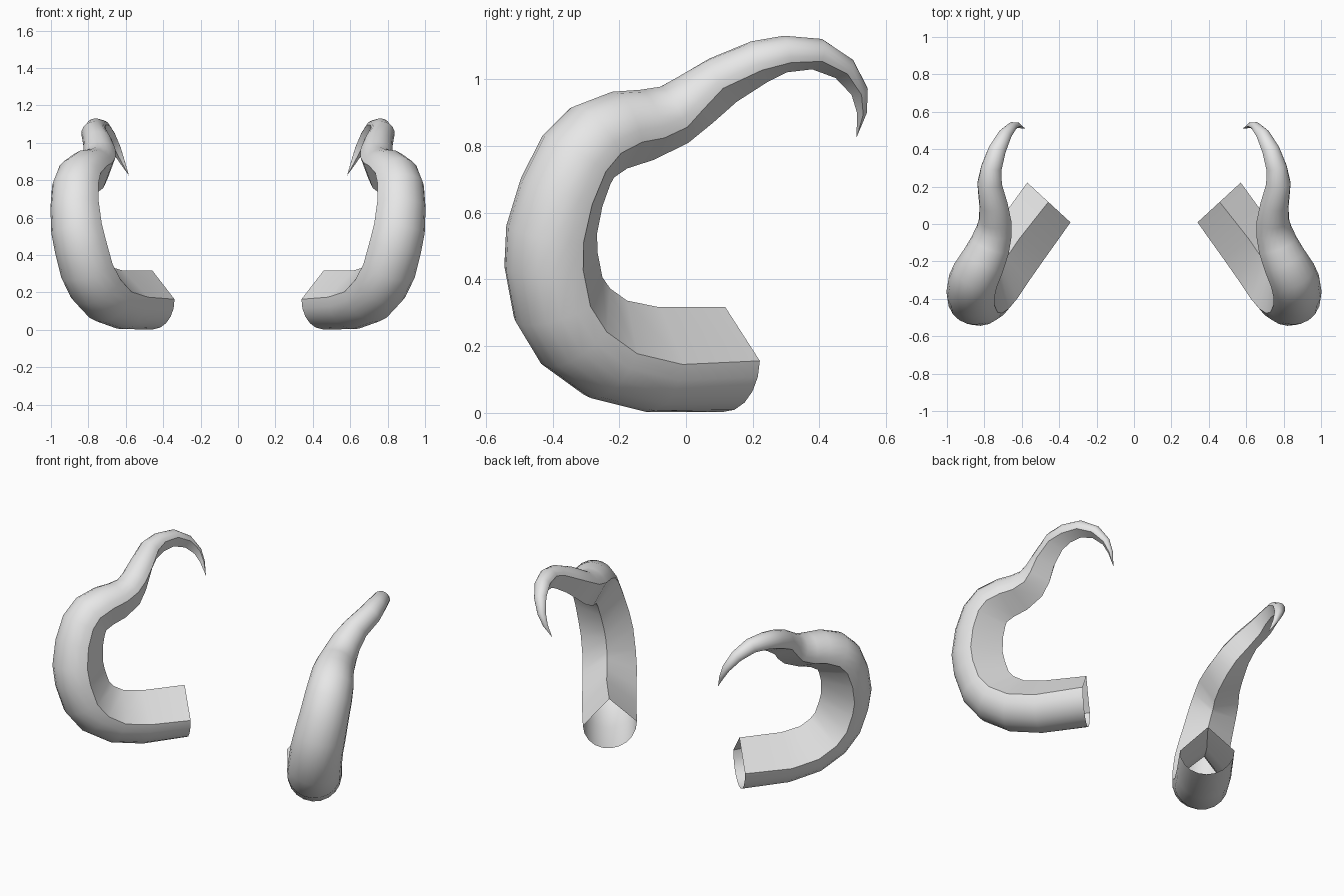
import bpy
import bmesh
from math import cos, sin, pi, radians
from mathutils import Vector

default_cube = bpy.data.objects.get("Cube")
if default_cube:
    bpy.data.objects.remove(default_cube, do_unlink=True)

# One plain grey for both horns
grey = bpy.data.materials.new("horn_grey")
grey.use_nodes = True
grey.diffuse_color = (0.8, 0.8, 0.8, 1)
grey.node_tree.nodes["Principled BSDF"].inputs["Base Color"].default_value = (0.8, 0.8, 0.8, 1)

# Centre line of the left horn from base to tip: x, y, z, radius
PATH = [
    (.455, .115, .16, .157), (.61, -.1, .16, .158), (.7, -.23, .19, .157),
    (.76, -.32, .255, .157), (.8, -.37, .335, .155), (.83, -.392, .45, .153),
    (.85, -.39, .54, .15), (.86, -.36, .655, .143), (.857, -.315, .755, .138),
    (.84, -.265, .81, .132), (.8, -.19, .845, .122), (.765, -.11, .86, .112),
    (.742, -.03, .89, .1), (.738, .03, .935, .09), (.75, .11, .995, .078),
    (.77, .22, 1.05, .068), (.76, .3, 1.073, .058), (.73, .395, 1.073, .049),
    (.69, .475, 1.03, .038), (.65, .52, .963, .026), (.62, .527, .9, .015),
]
TIP = Vector((.583, .511, .825))
BASE_DIRECTION = Vector((.68, -.74, 0))
CURL_CENTRE = Vector((.62, -.05, .55))   # the sharp ridge always faces this point
ARC_STEPS = 10


def section(centre, radius, tangent):
    """Half-round outer side closed by a right-angled ridge on the inner side."""
    inward = CURL_CENTRE - centre
    inward = (inward - tangent * inward.dot(tangent)).normalized()
    side = tangent.cross(inward)
    ring = [centre + inward * radius]
    for i in range(ARC_STEPS + 1):
        a = pi * i / ARC_STEPS
        ring.append(centre + radius * (side * cos(a) - inward * sin(a)))
    return ring


def make_horn(name, mirror):
    bm = bmesh.new()
    centres = [Vector(p[:3]) for p in PATH] + [TIP]
    rings = []
    for i, p in enumerate(PATH):
        if i == 0:
            tangent = BASE_DIRECTION.normalized()
        else:
            before = (centres[i] - centres[i - 1]).normalized()
            after = (centres[i + 1] - centres[i]).normalized()
            tangent = (before + after).normalized()
        rings.append([bm.verts.new((v.x * mirror, v.y, v.z))
                      for v in section(centres[i], p[3], tangent)])

    # Skin between rings, base left open, tip closed to a point
    count = len(rings[0])
    for a, b in zip(rings, rings[1:]):
        for j in range(count):
            k = (j + 1) % count
            bm.faces.new((a[j], a[k], b[k], b[j]))
    tip = bm.verts.new((TIP.x * mirror, TIP.y, TIP.z))
    for j in range(count):
        bm.faces.new((rings[-1][j], rings[-1][(j + 1) % count], tip))
    if mirror < 0:
        bmesh.ops.reverse_faces(bm, faces=bm.faces[:])

    mesh = bpy.data.meshes.new(name)
    bm.to_mesh(mesh)
    bm.free()
    mesh.materials.append(grey)
    horn = bpy.data.objects.new(name, mesh)
    bpy.context.collection.objects.link(horn)

    # Smooth skin, crisp ridge and corners
    bpy.ops.object.select_all(action='DESELECT')
    horn.select_set(True)
    bpy.context.view_layer.objects.active = horn
    bpy.ops.object.shade_smooth_by_angle(angle=radians(32))


make_horn("left_horn", 1)
make_horn("right_horn", -1)
